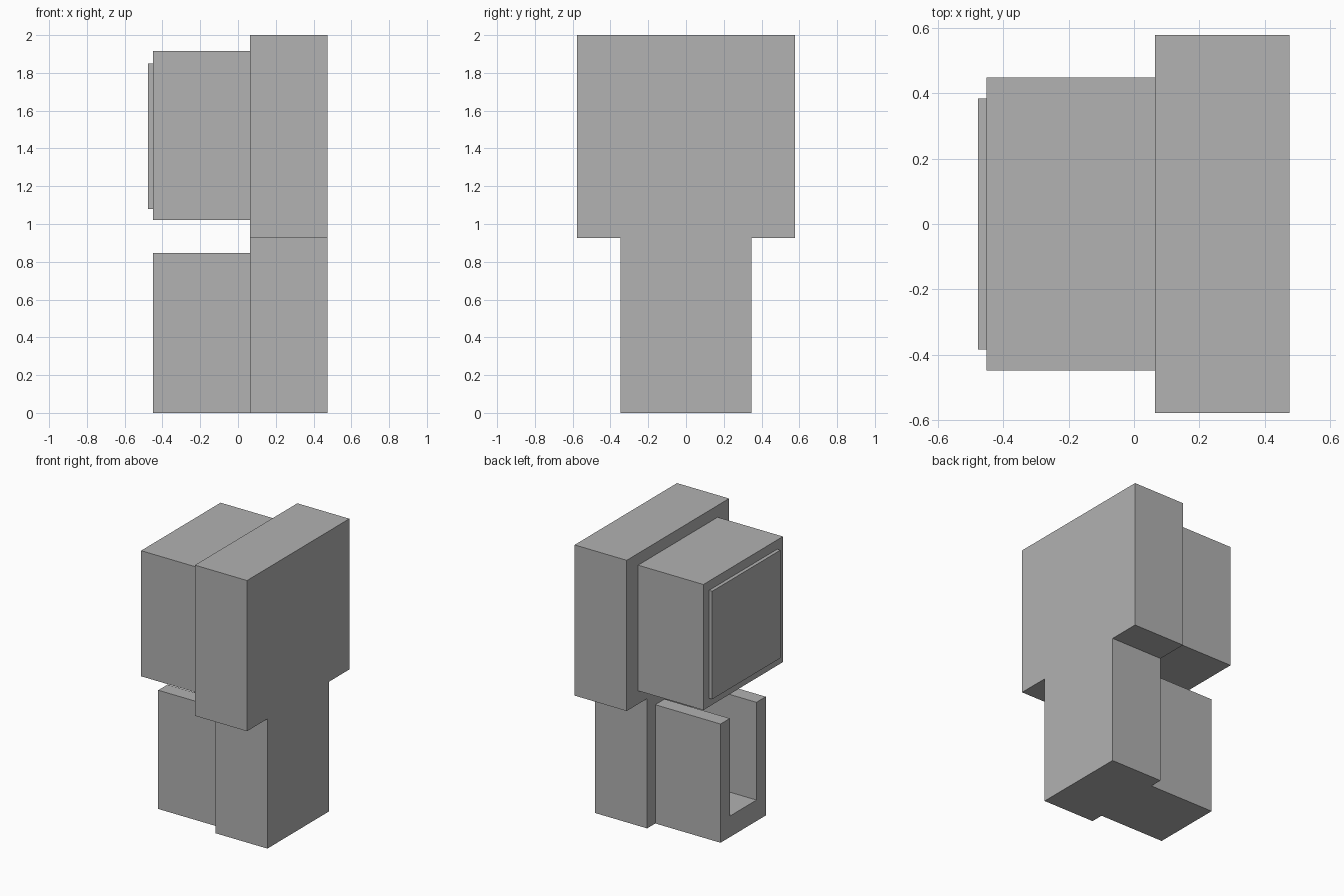
import bpy
import bmesh

cube = bpy.data.objects.get("Cube")
if cube:
    bpy.data.objects.remove(cube, do_unlink=True)

# Single flat colour
grey = bpy.data.materials.new("plain_grey")
grey.use_nodes = True
colour = (0.445, 0.445, 0.445, 1)
grey.diffuse_color = colour
grey.node_tree.nodes["Principled BSDF"].inputs["Base Color"].default_value = colour


def extrude_profile(name, half, x_min, x_max):
    """Mirror a half outline of (y, z) points across y = 0 and extrude it along x."""
    outline = half + [(-y, z) for y, z in reversed(half)]
    bm = bmesh.new()
    face = bm.faces.new([bm.verts.new((x_min, y, z)) for y, z in outline])
    result = bmesh.ops.extrude_face_region(bm, geom=[face])
    moved = [g for g in result["geom"] if isinstance(g, bmesh.types.BMVert)]
    bmesh.ops.translate(bm, verts=moved, vec=(x_max - x_min, 0, 0))
    bmesh.ops.recalc_face_normals(bm, faces=bm.faces)
    mesh = bpy.data.meshes.new(name)
    bm.to_mesh(mesh)
    bm.free()
    mesh.materials.append(grey)
    obj = bpy.data.objects.new(name, mesh)
    bpy.context.collection.objects.link(obj)
    return obj


def box(name, half_width, z_min, z_max, x_min, x_max):
    return extrude_profile(name, [(half_width, z_min), (half_width, z_max)], x_min, x_max)


JOINT, FRONT = 0.064, -0.451

# T-shaped back plate: wide head on a narrower stem
extrude_profile("back_plate",
                [(0.347, 0), (0.347, 0.925), (0.577, 0.925), (0.577, 2)],
                JOINT, 0.475)

# Upper block with its raised panel
box("upper_block", 0.448, 1.02, 1.916, FRONT, JOINT)
box("raised_panel", 0.384, 1.08, 1.85, -0.476, FRONT)

# Lower holder: U-shaped channel open at the top and the end
extrude_profile("lower_channel",
                [(0.255, 0), (0.255, 0.847), (0.15, 0.847), (0.15, 0.15)],
                FRONT, JOINT)
